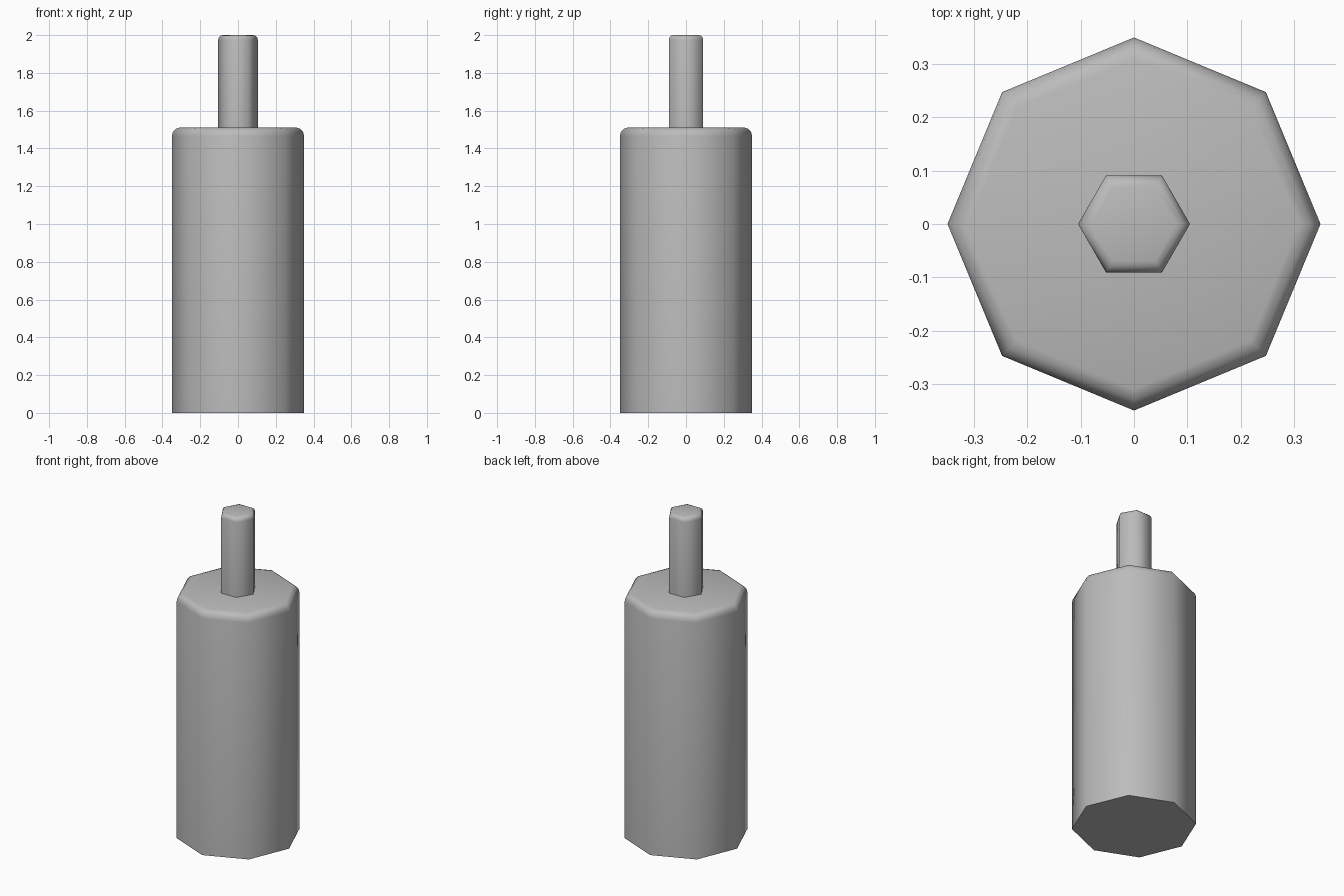
import bpy
import bmesh
from math import cos, sin, pi, radians

cube = bpy.data.objects.get("Cube")
if cube:
    bpy.data.objects.remove(cube, do_unlink=True)

# Single plain grey
grey = bpy.data.materials.new("plain_grey")
grey.use_nodes = True
color = (0.5, 0.5, 0.5, 1)
grey.diffuse_color = color
grey.node_tree.nodes["Principled BSDF"].inputs["Base Color"].default_value = color


def rounded_prism(name, sides, radius, bottom, top, inset, drop, steps=3):
    """Closed prism with a rounded upper rim."""
    profile = [(radius, bottom)]
    for i in range(steps + 1):
        a = pi / 2 * i / steps
        profile.append((radius - inset * (1 - cos(a)), top - drop * (1 - sin(a))))
    bm = bmesh.new()
    rings = [[bm.verts.new((r * cos(2 * pi * k / sides), r * sin(2 * pi * k / sides), z))
              for k in range(sides)] for r, z in profile]
    for low, high in zip(rings, rings[1:]):
        for k in range(sides):
            n = (k + 1) % sides
            bm.faces.new((low[k], low[n], high[n], high[k]))
    bm.faces.new(rings[0][::-1])
    bm.faces.new(rings[-1])
    mesh = bpy.data.meshes.new(name)
    bm.to_mesh(mesh)
    bm.free()
    mesh.materials.append(grey)
    obj = bpy.data.objects.new(name, mesh)
    bpy.context.collection.objects.link(obj)
    bpy.ops.object.select_all(action="DESELECT")
    obj.select_set(True)
    bpy.context.view_layer.objects.active = obj
    bpy.ops.object.shade_smooth_by_angle(angle=radians(65))
    return obj


# Eight-sided body and six-sided pin on top
rounded_prism("body", 8, 0.35, 0, 1.51, 0.04, 0.045)
rounded_prism("top_pin", 6, 0.105, 1.5, 2, 0.025, 0.025)
